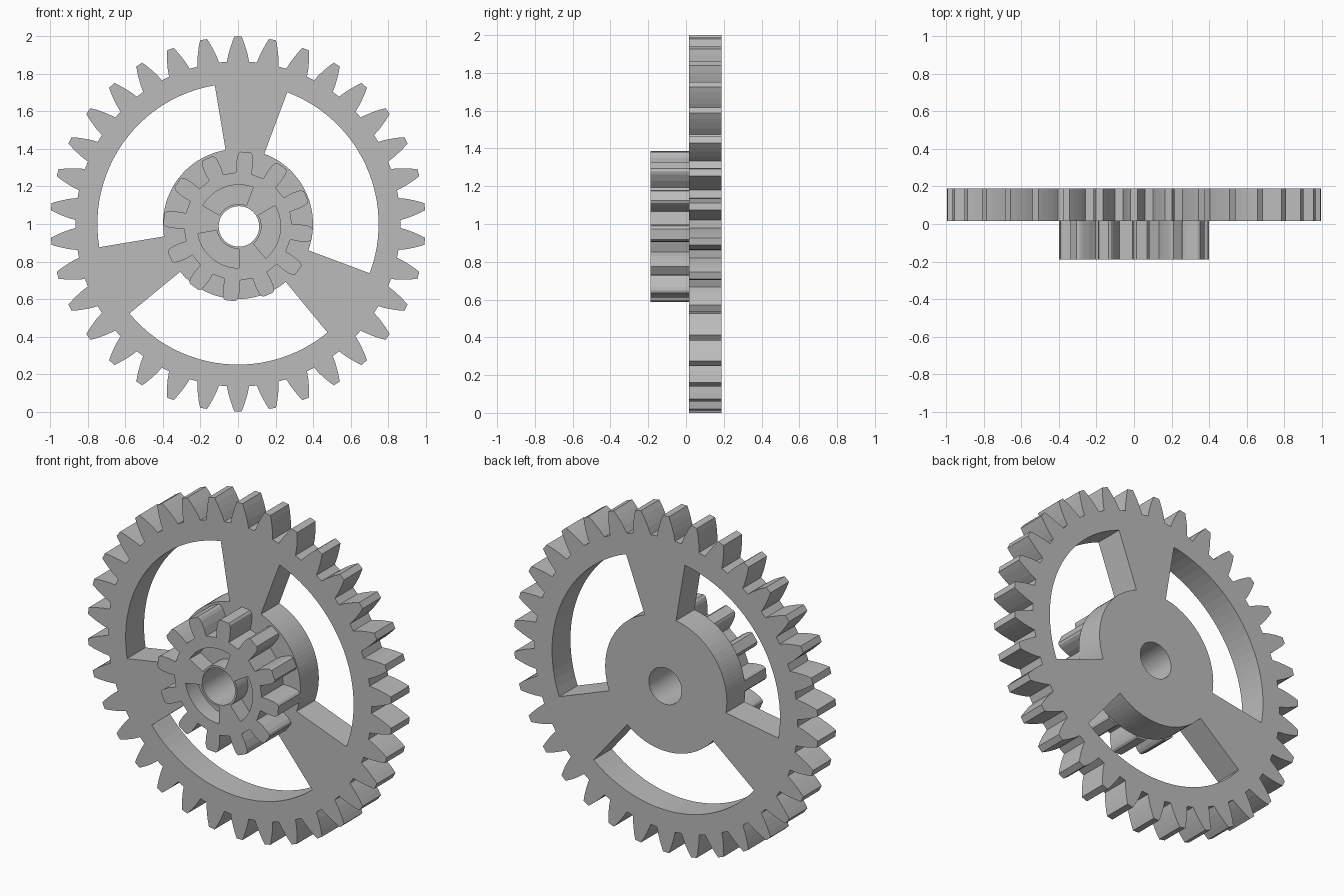
import bpy, bmesh
from math import radians, cos, sin, pi
from mathutils import Matrix

cube = bpy.data.objects.get("Cube")
if cube:
    bpy.data.objects.remove(cube)

gray = bpy.data.materials.new("plain gray")
gray.use_nodes = True
gray.diffuse_color = (0.5, 0.5, 0.5, 1)
gray.node_tree.nodes["Principled BSDF"].inputs["Base Color"].default_value = (0.5, 0.5, 0.5, 1)

HUB = (0.0, 1.0)      # centre of the large wheel (x, z)
AXLE = (0.0, 0.987)   # centre of the pinion
BORE = (0.005, 0.987)


def arc(centre, r, a0, a1, steps):
    """Points along an arc, angles in degrees."""
    angles = [radians(a0 + (a1 - a0) * i / steps) for i in range(steps + 1)]
    return [(centre[0] + r * cos(a), centre[1] + r * sin(a)) for a in angles]


def circle(centre, r, steps=64):
    return arc(centre, r, 0, 360, steps)[:-1]


def sector(centre, r0, r1, a0, a1, steps):
    """Closed ring segment."""
    return arc(centre, r1, a0, a1, steps) + arc(centre, r0, a1, a0, steps)


def teeth(centre, count, start, flank):
    """Gear outline; flank lists (radius, half width) from root to tip."""
    outline = []
    for i in range(count):
        a = radians(start) + 2 * pi * i / count
        side = [(r, -w) for r, w in flank] + [(r, w) for r, w in reversed(flank)]
        for r, w in side:
            outline.append((centre[0] + r * cos(a) - w * sin(a),
                            centre[1] + r * sin(a) + w * cos(a)))
    return outline


def plate(name, loops, front, back):
    """Extrude an outline with holes between two depths."""
    curve = bpy.data.curves.new(name, 'CURVE')
    curve.dimensions = '2D'
    curve.fill_mode = 'BOTH'
    curve.extrude = (back - front) / 2
    for loop in loops:
        spline = curve.splines.new('POLY')
        spline.points.add(len(loop) - 1)
        for point, (x, z) in zip(spline.points, loop):
            point.co = (x, z, 0, 1)
        spline.use_cyclic_u = True
    temp = bpy.data.objects.new(name + "_outline", curve)
    bpy.context.collection.objects.link(temp)
    graph = bpy.context.evaluated_depsgraph_get()
    mesh = bpy.data.meshes.new_from_object(temp.evaluated_get(graph))
    bpy.data.objects.remove(temp)

    # Stand the plate upright and weld its caps to its walls
    bm = bmesh.new()
    bm.from_mesh(mesh)
    bmesh.ops.remove_doubles(bm, verts=bm.verts, dist=0.00001)
    upright = Matrix.Translation((0, (front + back) / 2, 0)) @ Matrix.Rotation(pi / 2, 4, 'X')
    bmesh.ops.transform(bm, matrix=upright, verts=bm.verts)
    bmesh.ops.recalc_face_normals(bm, faces=bm.faces)
    for face in bm.faces:
        face.smooth = False
        face.material_index = 0
    bm.to_mesh(mesh)
    bm.free()
    mesh.materials.clear()
    mesh.materials.append(gray)
    obj = bpy.data.objects.new(name, mesh)
    bpy.context.collection.objects.link(obj)
    return obj


bore = circle(BORE, 0.108)

# Large wheel: 34 teeth, three windows leaving three wide spokes
wheel_flank = [(0.865, 0.059), (0.905, 0.051), (0.94, 0.041), (0.97, 0.031), (1.0, 0.019)]
windows = [sector(HUB, 0.4, 0.75, a, a + 90, 24) for a in (99.5, 219.5, 339.5)]
plate("large_wheel", [teeth(HUB, 34, 90, wheel_flank), bore] + windows, 0.015, 0.188)

# Pinion: 12 teeth, three shallow pockets around the bore in its front half
pinion_flank = [(0.285, 0.041), (0.33, 0.045), (0.37, 0.043), (0.388, 0.038), (0.398, 0.028)]
pinion = teeth(AXLE, 12, 84, pinion_flank)
pockets = [sector(BORE, 0.12, 0.222, a, a + 80, 20) for a in (70, 190, 310)]
plate("pinion_front", [pinion, bore] + pockets, -0.188, -0.085)
plate("pinion_back", [pinion, bore], -0.085, 0.015)
